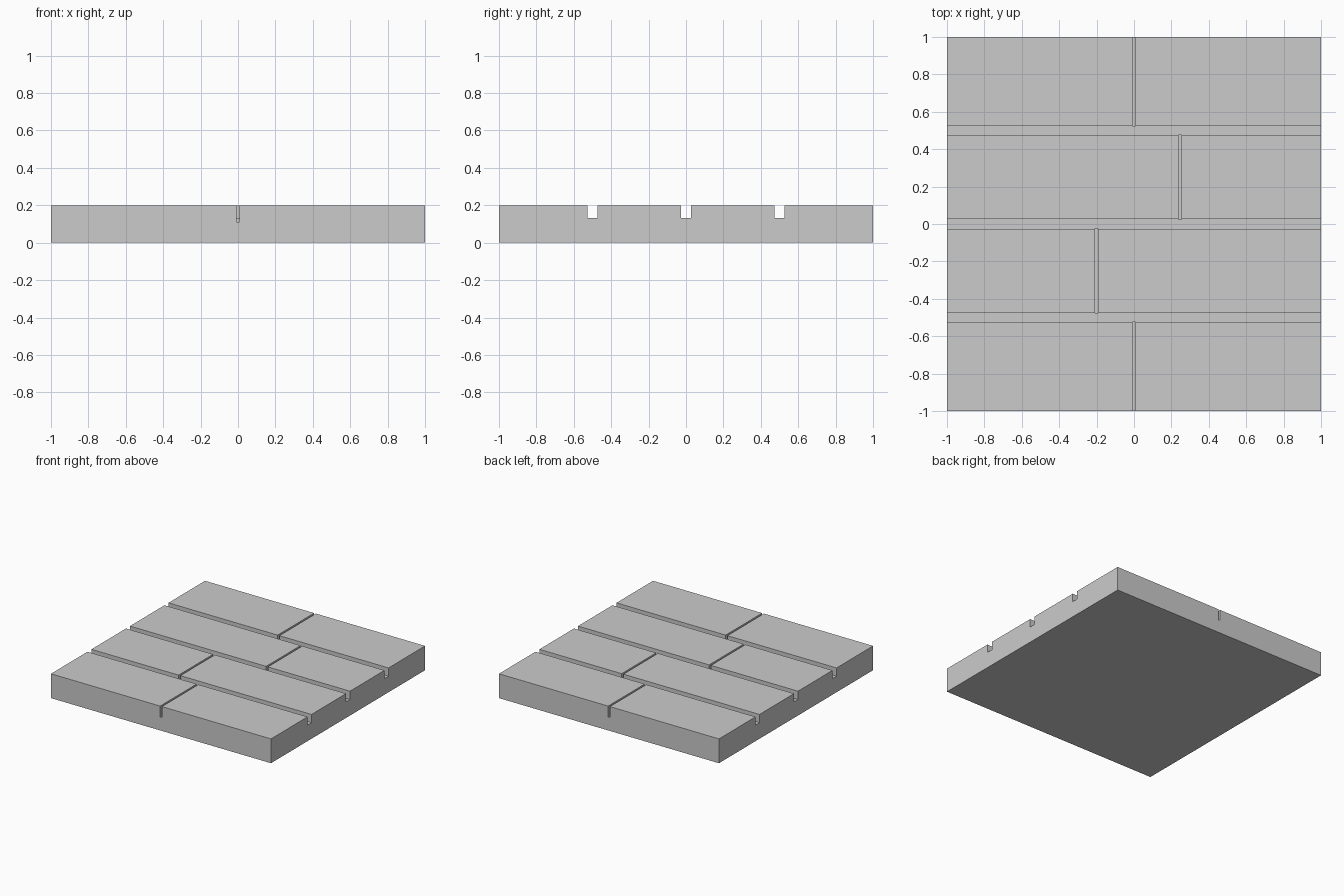
import bpy

if "Cube" in bpy.data.objects:
    bpy.data.objects.remove(bpy.data.objects["Cube"])

FLOOR, SEAM_FLOOR, TOP = 0.132, 0.11, 0.2
GROOVE, SEAM = 0.052, 0.016


def box(name, x, y, z):
    """Axis-aligned box from (min, max) ranges."""
    bpy.ops.mesh.primitive_cube_add(size=1, location=[sum(r) / 2 for r in (x, y, z)])
    ob = bpy.context.object
    ob.name = name
    ob.scale = [r[1] - r[0] for r in (x, y, z)]
    bpy.ops.object.transform_apply(location=True, rotation=False, scale=True)
    return ob


def cut(target, cutter):
    mod = target.modifiers.new("cut", 'BOOLEAN')
    mod.operation, mod.solver, mod.object = 'DIFFERENCE', 'EXACT', cutter
    bpy.context.view_layer.objects.active = target
    bpy.ops.object.modifier_apply(modifier=mod.name)
    bpy.data.objects.remove(cutter)


# Floor slab
floor = box("plank_floor", (-1, 1), (-1, 1), (0, TOP))

# Long grooves between the plank rows
for y in (-0.5, 0, 0.5):
    cut(floor, box("groove_cutter", (-1.1, 1.1), (y - GROOVE / 2, y + GROOVE / 2), (FLOOR, 0.3)))

# Narrow, deeper butt joint in each row: x position, y range
e = GROOVE / 2 - 0.002
for x, y0, y1 in ((0, -1.1, -0.5 - e), (-0.2, -0.5 + e, -e),
                  (0.245, e, 0.5 - e), (0, 0.5 + e, 1.1)):
    cut(floor, box("joint_cutter", (x - SEAM / 2, x + SEAM / 2), (y0, y1), (SEAM_FLOOR, 0.3)))
